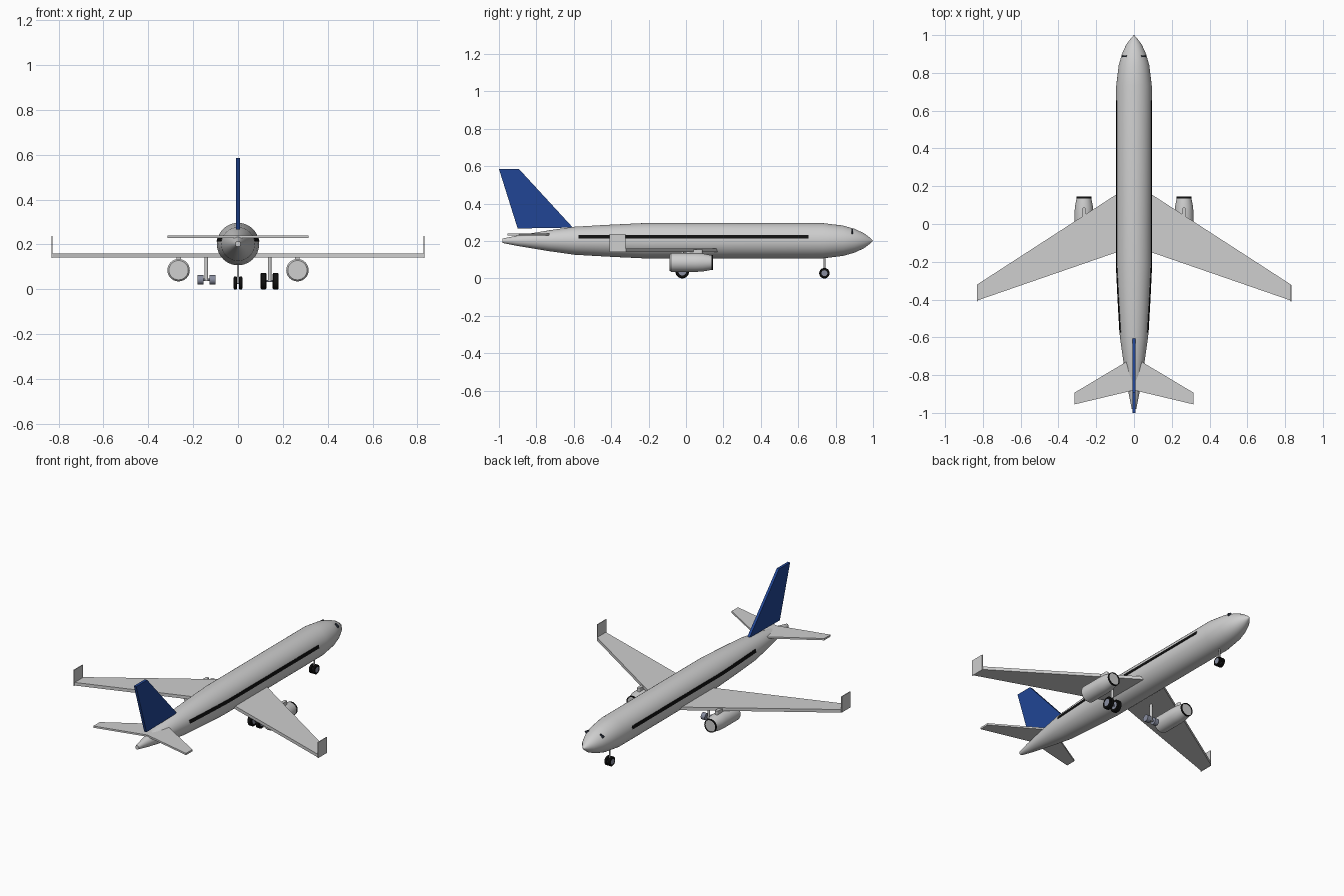
import bpy, bmesh
from math import sin, cos, pi, sqrt, radians
from mathutils import Matrix, Vector

if "Cube" in bpy.data.objects:
    bpy.data.objects.remove(bpy.data.objects["Cube"])


def material(name, rgb):
    m = bpy.data.materials.new(name)
    m.use_nodes = True
    m.diffuse_color = (*rgb, 1)
    m.node_tree.nodes["Principled BSDF"].inputs["Base Color"].default_value = (*rgb, 1)
    return m


WHITE = material("body_light_grey", (0.62, 0.62, 0.62))
BLUE = material("fin_blue", (0.015, 0.06, 0.3))
BLACK = material("black", (0.005, 0.005, 0.005))
STEEL = material("hub_steel", (0.25, 0.27, 0.35))
GLASS = material("cockpit_glass", (0.03, 0.04, 0.06))


def finish(name, bm, mat, smooth=False):
    bmesh.ops.recalc_face_normals(bm, faces=bm.faces)
    mesh = bpy.data.meshes.new(name)
    bm.to_mesh(mesh)
    bm.free()
    mesh.materials.append(mat)
    ob = bpy.data.objects.new(name, mesh)
    bpy.context.collection.objects.link(ob)
    if smooth:
        bpy.ops.object.select_all(action='DESELECT')
        bpy.context.view_layer.objects.active = ob
        ob.select_set(True)
        bpy.ops.object.shade_smooth_by_angle(angle=radians(35))
    return ob


def lathe(name, profile, center, mat, axis="Y", segs=32, closed=False):
    """Revolve (position, radius) pairs around an axis through center."""
    bm = bmesh.new()
    rings = []
    for p, r in profile:
        ring = []
        for i in range(segs):
            u, v = r * cos(2 * pi * i / segs), r * sin(2 * pi * i / segs)
            co = {"X": (p, u, v), "Y": (u, p, v), "Z": (u, v, p)}[axis]
            ring.append(bm.verts.new(Vector(co) + Vector(center)))
        rings.append(ring)
    pairs = list(zip(rings, rings[1:]))
    if closed:
        pairs.append((rings[-1], rings[0]))
    else:
        bm.faces.new(rings[0])
        bm.faces.new(rings[-1])
    for a, b in pairs:
        for i in range(segs):
            j = (i + 1) % segs
            bm.faces.new((a[i], a[j], b[j], b[i]))
    return finish(name, bm, mat, True)


def prism(name, outline, low, high, mat, axis="Z"):
    """Extrude a flat outline; (x, y) along Z or (y, z) along X."""
    bm = bmesh.new()
    place = (lambda a, b, d: (a, b, d)) if axis == "Z" else (lambda a, b, d: (d, a, b))
    bottom = [bm.verts.new(place(a, b, low)) for a, b in outline]
    top = [bm.verts.new(place(a, b, high)) for a, b in outline]
    bm.faces.new(bottom)
    bm.faces.new(top)
    for i in range(len(outline)):
        j = (i + 1) % len(outline)
        bm.faces.new((bottom[i], bottom[j], top[j], top[i]))
    return finish(name, bm, mat)


def box(name, center, size, mat, rotation=None):
    bm = bmesh.new()
    bmesh.ops.create_cube(bm, size=1)
    bmesh.ops.scale(bm, vec=size, verts=bm.verts)
    if rotation:
        bmesh.ops.rotate(bm, matrix=rotation, verts=bm.verts)
    bmesh.ops.translate(bm, vec=center, verts=bm.verts)
    return finish(name, bm, mat)


# Fuselage
AXIS_Z = 0.2015
BODY = [(-0.98, 0.012), (-0.9, 0.028), (-0.73, 0.056), (-0.595, 0.075),
        (-0.4, 0.086), (-0.22, 0.0945), (0.73, 0.0945), (0.84, 0.081),
        (0.9, 0.064), (0.95, 0.041), (0.98, 0.019), (1.0, 0.001)]
lathe("fuselage", BODY, (0, 0, AXIS_Z), WHITE, segs=40)


def body_radius(y):
    for (y0, r0), (y1, r1) in zip(BODY, BODY[1:]):
        if y0 <= y <= y1:
            return r0 + (r1 - r0) * (y - y0) / (y1 - y0)


# Window stripes hugging the fuselage sides
for side, label in ((1, "left"), (-1, "right")):
    bm = bmesh.new()
    sections = []
    for y in (-0.574, -0.4, -0.22, 0.654):
        section = []
        for z, lift in ((0.213, 0.002), (0.232, 0.002), (0.232, -0.004), (0.213, -0.004)):
            x = sqrt(body_radius(y) ** 2 - (z - AXIS_Z) ** 2) + lift
            section.append(bm.verts.new((side * x, y, z)))
        sections.append(section)
    bm.faces.new(sections[0])
    bm.faces.new(sections[-1])
    for a, b in zip(sections, sections[1:]):
        for i in range(4):
            j = (i + 1) % 4
            bm.faces.new((a[i], a[j], b[j], b[i]))
    finish(label + "_window_stripe", bm, BLACK)

# Tail fin
prism("tail_fin", [(-1.0, 0.585), (-0.893, 0.585), (-0.605, 0.272), (-0.9, 0.267)],
      -0.008, 0.008, BLUE, "X")

for side, label in ((1, "left"), (-1, "right")):
    # Wings, winglets and tailplanes
    wing = [(0, 0.217), (0.83, -0.32), (0.83, -0.405), (0, -0.118)]
    prism(label + "_wing", [(side * x, y) for x, y in wing], 0.141, 0.16, WHITE)
    box(label + "_winglet", (side * 0.83, -0.367, 0.189), (0.005, 0.086, 0.097), WHITE)
    tail = [(0, -0.705), (0.315, -0.893), (0.315, -0.955), (0, -0.88)]
    prism(label + "_tailplane", [(side * x, y) for x, y in tail], 0.229, 0.24, WHITE)

    # Engine pod, intake lip and pylon
    hub = (side * 0.265, 0, 0.085)
    lathe(label + "_engine", [(-0.088, 0.043), (-0.08, 0.05), (0.05, 0.05),
                              (0.09, 0.048), (0.142, 0.038)], hub, WHITE)
    lathe(label + "_intake_lip", [(0.136, 0.0405), (0.145, 0.0395), (0.145, 0.035),
                                  (0.136, 0.035)], hub, BLACK, closed=True)
    arch = [(side * 0.265 + 0.01 * cos(a * pi / 8), 0.078 + 0.01 * sin(a * pi / 8))
            for a in range(9)]
    arch += [(side * 0.265 - 0.01, 0.0), (side * 0.265 + 0.01, 0.0)]
    prism(label + "_pylon", arch, 0.12, 0.155, WHITE)

    # Cockpit window
    box(label + "_cockpit_window", (side * 0.05, 0.888, 0.2505), (0.026, 0.008, 0.014),
        GLASS, Matrix.Rotation(side * radians(30), 3, 'Y'))


def wheel_pair(label, x, y, z, offset, width, radius, tyres=True):
    """Two wheels on an axle, with hubs showing through the tyres."""
    for s, tag in ((1, "left"), (-1, "right")):
        at = (x + s * offset, y, z)
        w, rim = width / 2, radius * 0.57
        lathe(f"{label}_{tag}_hub", [(-w, rim), (w, rim)], at, STEEL, "X", 24)
        if tyres:
            lathe(f"{label}_{tag}_tyre",
                  [(-w, rim), (-w, radius * 0.88), (-w * 0.7, radius), (w * 0.7, radius),
                   (w, radius * 0.88), (w, rim)], at, BLACK, "X", 24, closed=True)
    lathe(label + "_axle", [(-offset, 0.005), (offset, 0.005)], (x, y, z), STEEL, "X", 12)


# Landing gear: nose, and left and right main legs (the right has bare hubs)
wheel_pair("nose_gear", 0, 0.74, 0.028, 0.0115, 0.016, 0.028)
lathe("nose_strut", [(0.026, 0.005), (0.13, 0.005)], (0, 0.74, 0), WHITE, "Z", 16)
for side, label in ((1, "left"), (-1, "right")):
    wheel_pair(label + "_main_gear", side * 0.141, -0.02, 0.0365 if side > 0 else 0.042,
               0.027, 0.027, 0.0365, tyres=side > 0)
    lathe(label + "_main_strut", [(0.036, 0.008), (0.145, 0.008)],
          (side * 0.141, -0.02, 0), WHITE, "Z", 16)
